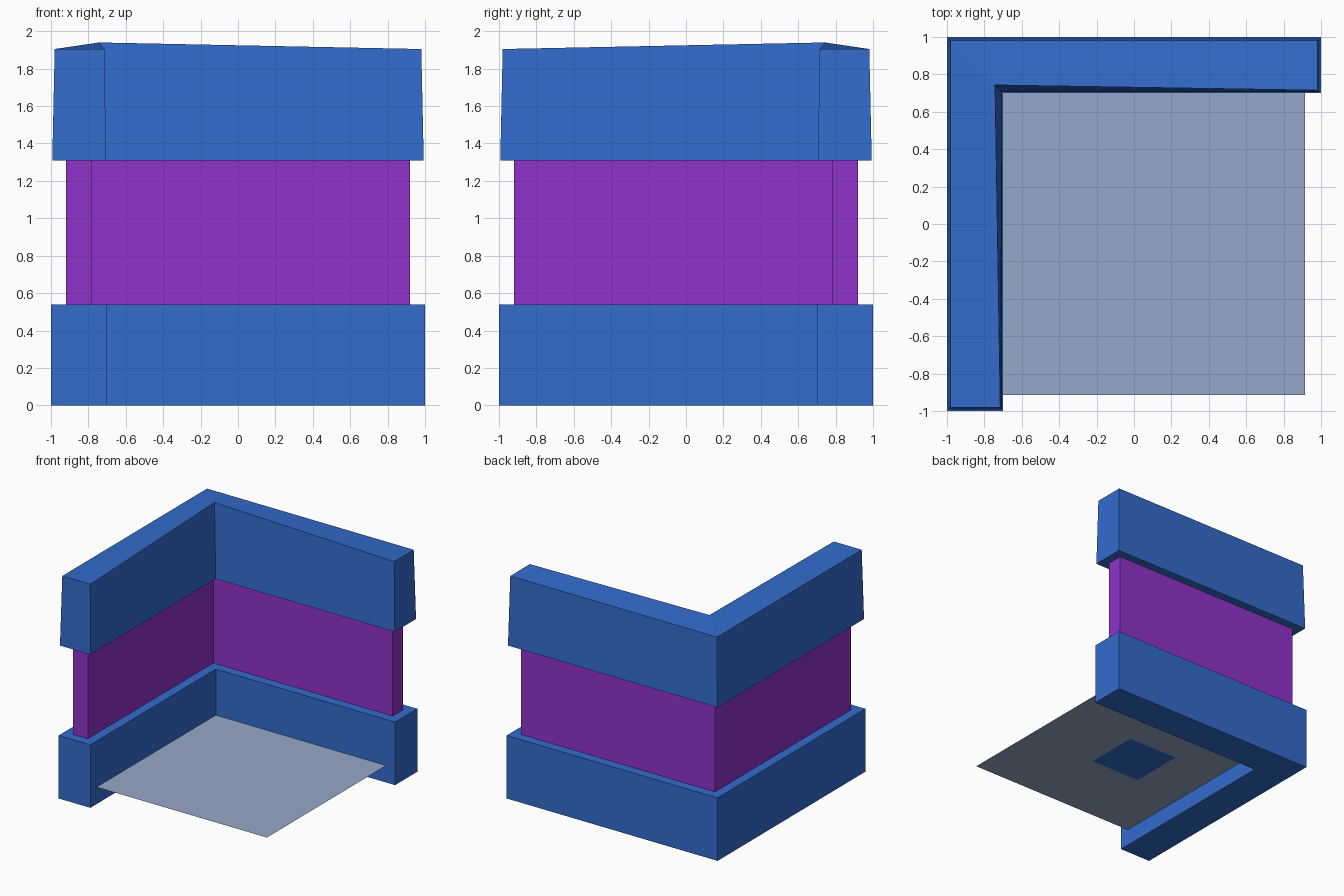
import bpy
import bmesh

if "Cube" in bpy.data.objects:
    bpy.data.objects.remove(bpy.data.objects["Cube"])


def material(name, color):
    m = bpy.data.materials.new(name)
    m.diffuse_color = (*color, 1)
    m.use_nodes = True
    m.node_tree.nodes["Principled BSDF"].inputs["Base Color"].default_value = m.diffuse_color
    return m


blue = material("blue", (0.033, 0.15, 0.61))
purple = material("purple", (0.28, 0.032, 0.59))
pale = material("pale_blue", (0.30, 0.39, 0.58))


def add_object(name, bm, mat):
    mesh = bpy.data.meshes.new(name)
    bm.to_mesh(mesh)
    bm.free()
    mesh.materials.append(mat)
    ob = bpy.data.objects.new(name, mesh)
    bpy.context.collection.objects.link(ob)
    return ob


def ring(bm, outer, inner, corner, z, corner_z):
    """L outline: outer corner, back arm end, inner corner, left arm end."""
    pts = [(-outer, outer, z), (outer, outer, z), (outer, inner, z),
           (-corner, corner, corner_z), (-inner, -outer, z), (-outer, -outer, z)]
    return [bm.verts.new(p) for p in pts]


def corner_block(name, mat, bottom, top):
    bm = bmesh.new()
    lo, hi = ring(bm, *bottom), ring(bm, *top)
    # Caps are split along the mitre of the corner
    for r in (lo, hi):
        bm.faces.new((r[0], r[1], r[2], r[3]))
        bm.faces.new((r[0], r[3], r[4], r[5]))
    for i in range(6):
        j = (i + 1) % 6
        bm.faces.new((lo[i], lo[j], hi[j], hi[i]))
    bmesh.ops.recalc_face_normals(bm, faces=bm.faces)
    return add_object(name, bm, mat)


def flat_square(name, mat, half, z):
    bm = bmesh.new()
    bmesh.ops.create_grid(bm, x_segments=1, y_segments=1, size=half)
    bmesh.ops.translate(bm, verts=bm.verts, vec=(0, 0, z))
    return add_object(name, bm, mat)


# Wall tiers: (outer, inner end, inner corner, z, inner corner z)
corner_block("base_wall", blue, (1, 0.7, 0.7, 0, 0), (1, 0.7, 0.7, 0.54, 0.54))
corner_block("middle_wall", purple, (0.92, 0.78, 0.78, 0.54, 0.54),
             (0.92, 0.78, 0.78, 1.31, 1.31))
# Tapered upper tier with a raised inner corner
corner_block("upper_wall", blue, (0.993, 0.705, 0.705, 1.31, 1.31),
             (0.98, 0.715, 0.743, 1.905, 1.94))

# Thin floor with a small panel under its middle
flat_square("floor", pale, 0.915, 0.145)
flat_square("floor_panel", blue, 0.24, 0.144)
